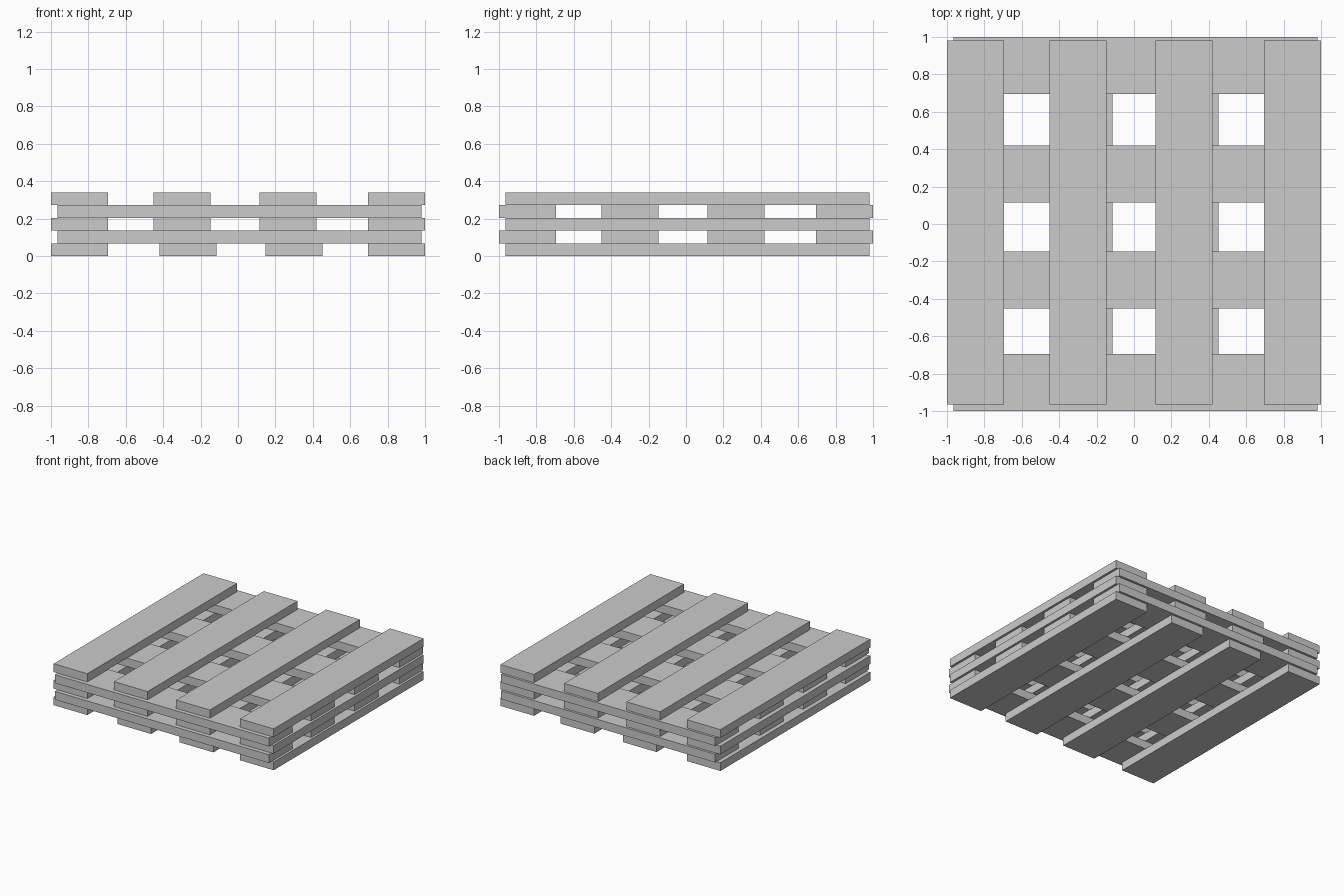
import bpy

if "Cube" in bpy.data.objects:
    bpy.data.objects.remove(bpy.data.objects["Cube"])

PLANK_W = 0.306          # plank width
LAYER_H = 0.068          # plank thickness, layers touch
END_LO, END_HI = -0.965, 0.981
CENTRES = [-0.847, -0.299, 0.267, 0.847]


def box(name, lo, hi):
    size = [h - l for l, h in zip(lo, hi)]
    mid = [(h + l) / 2 for l, h in zip(lo, hi)]
    bpy.ops.mesh.primitive_cube_add(size=1, location=mid)
    ob = bpy.context.object
    ob.name = name
    ob.scale = size
    bpy.ops.object.transform_apply(location=False, rotation=False, scale=True)


# Five crossed layers of four planks; even layers run front to back
for layer in range(5):
    z0, z1 = layer * LAYER_H, (layer + 1) * LAYER_H
    # The bottom layer has its spacing mirrored
    centres = [-c for c in reversed(CENTRES)] if layer == 0 else CENTRES
    for i, c in enumerate(centres):
        a, b = c - PLANK_W / 2, c + PLANK_W / 2
        name = f"plank_layer{layer + 1}_{i + 1}"
        if layer % 2 == 0:
            box(name, (a, END_LO, z0), (b, END_HI, z1))
        else:
            box(name, (END_LO, a, z0), (END_HI, b, z1))
